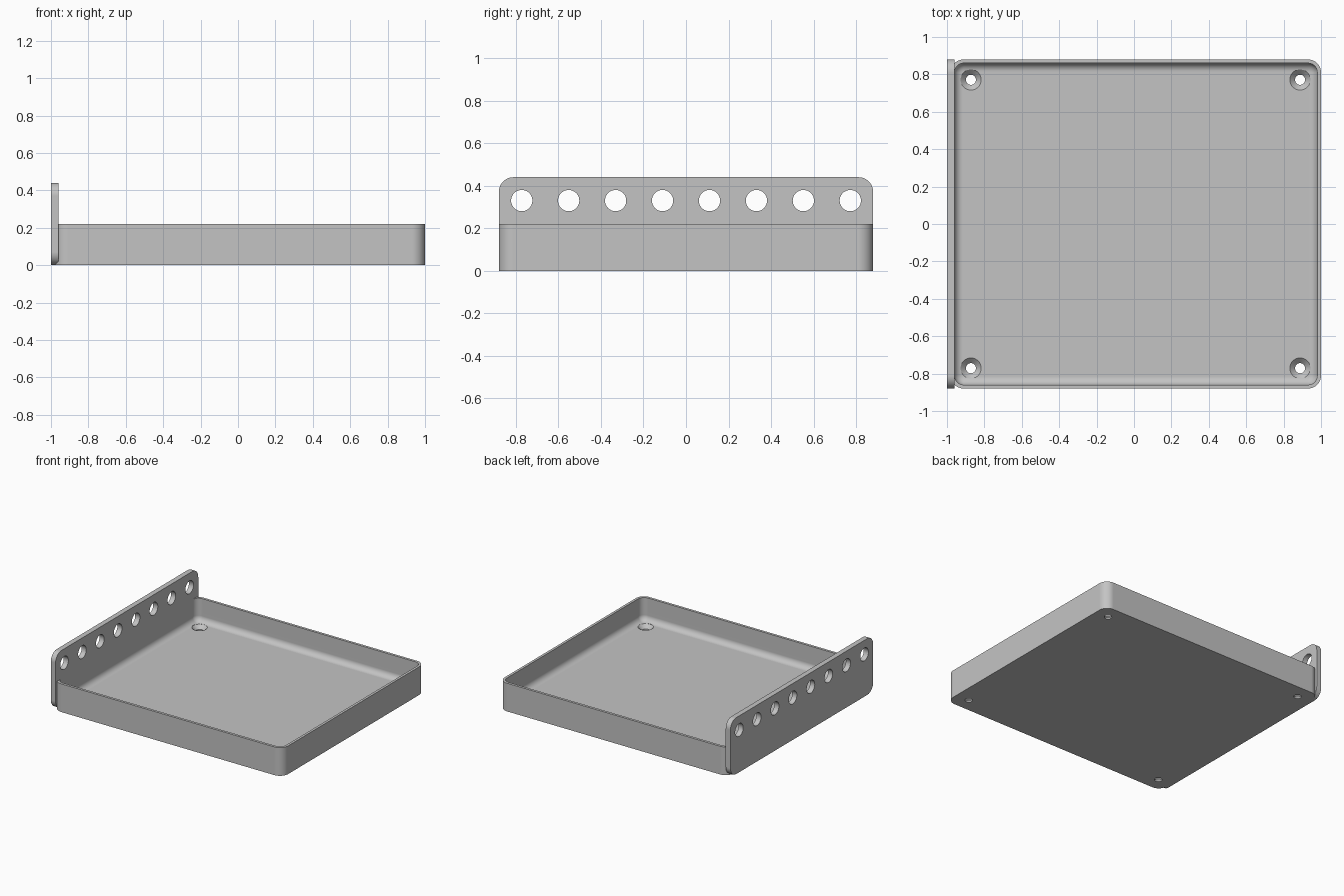
import bpy, bmesh, math
from mathutils import Vector, Matrix

cube = bpy.data.objects.get("Cube")
if cube:
    bpy.data.objects.remove(cube, do_unlink=True)

grey = bpy.data.materials.new("plain grey")
grey.use_nodes = True
colour = (0.55, 0.55, 0.55, 1)
grey.diffuse_color = colour
grey.node_tree.nodes["Principled BSDF"].inputs["Base Color"].default_value = colour

LEFT, RIGHT, HALF_Y = -0.98, 1.0, 0.88
RIM, FLOOR, WALL = 0.22, 0.04, 0.02
CORNER, FILLET = 0.07, 0.045


def rounded_rect(u0, u1, v0, v1, r, n=10):
    """Counter-clockwise rounded rectangle as 2D points."""
    corners = [(u1 - r, v1 - r), (u0 + r, v1 - r), (u0 + r, v0 + r), (u1 - r, v0 + r)]
    pts = []
    for q, (cu, cv) in enumerate(corners):
        for i in range(n + 1):
            a = math.pi / 2 * (q + i / n)
            pts.append((cu + r * math.cos(a), cv + r * math.sin(a)))
    return pts


def circle(cu, cv, r, n=40):
    return [(cu + r * math.cos(math.tau * i / n), cv + r * math.sin(math.tau * i / n))
            for i in range(n)]


def loft(bm, rings):
    """Closed solid through equal-length rings of 3D points."""
    loops = [[bm.verts.new(p) for p in ring] for ring in rings]
    for a, b in zip(loops, loops[1:]):
        for i in range(len(a)):
            j = (i + 1) % len(a)
            bm.faces.new((a[i], a[j], b[j], b[i]))
    bm.faces.new(loops[0][::-1])
    bm.faces.new(loops[-1])


def make_object(name, bm):
    bmesh.ops.recalc_face_normals(bm, faces=bm.faces[:])
    mesh = bpy.data.meshes.new(name)
    bm.to_mesh(mesh)
    bm.free()
    mesh.materials.append(grey)
    obj = bpy.data.objects.new(name, mesh)
    bpy.context.scene.collection.objects.link(obj)
    return obj


def drill(obj, cutter):
    """Subtract the cutter, bake the result and shade it."""
    mod = obj.modifiers.new("holes", "BOOLEAN")
    mod.operation, mod.solver, mod.object = "DIFFERENCE", "EXACT", cutter
    bpy.context.view_layer.update()
    baked = bpy.data.meshes.new_from_object(
        obj.evaluated_get(bpy.context.evaluated_depsgraph_get()))
    obj.modifiers.clear()
    obj.data = baked
    bpy.data.objects.remove(cutter, do_unlink=True)
    bpy.ops.object.select_all(action="DESELECT")
    obj.select_set(True)
    bpy.context.view_layer.objects.active = obj
    bpy.ops.object.shade_smooth_by_angle(angle=math.radians(30))
    weighted = obj.modifiers.new("even shading", "WEIGHTED_NORMAL")
    weighted.keep_sharp = True


# Tray: outer wall, rim, inner wall, then a fillet down to the floor
def tray_ring(inset, z, r):
    return [(x, y, z) for x, y in rounded_rect(LEFT + inset, RIGHT - inset,
                                               -HALF_Y + inset, HALF_Y - inset, r)]


rings = [tray_ring(0, 0, CORNER), tray_ring(0, RIM, CORNER)]
rings.append(tray_ring(WALL, RIM, CORNER - WALL))
for i in range(11):
    a = math.pi / 2 * i / 10
    inward = FILLET * (1 - math.cos(a))
    rings.append(tray_ring(WALL + inward, FLOOR + FILLET * (1 - math.sin(a)),
                           CORNER - WALL - inward))
bm = bmesh.new()
loft(bm, rings)
tray = make_object("tray", bm)

# Countersunk screw holes in the four corners of the floor
bm = bmesh.new()
profile = [(0.027, -0.05), (0.027, 0.012), (0.055, FLOOR), (0.055, 0.12)]
for x in (-0.872, 0.888):
    for y in (-0.771, 0.771):
        loft(bm, [[(u, v, z) for u, v in circle(x, y, r)] for r, z in profile])
drill(tray, make_object("screw_hole_cutter", bm))

# Upright side plate with rounded corners
bm = bmesh.new()
outline = rounded_rect(-HALF_Y, HALF_Y, 0, 0.44, CORNER)
loft(bm, [[(x, y, z) for y, z in outline] for x in (-1.0, -0.9595)])
plate = make_object("side_plate", bm)

# Row of eight round holes along the plate
bm = bmesh.new()
for i in range(8):
    hole = circle(-0.772 + 0.2206 * i, 0.33, 0.05)
    loft(bm, [[(x, y, z) for y, z in hole] for x in (-1.1, -0.9)])
drill(plate, make_object("plate_hole_cutter", bm))
